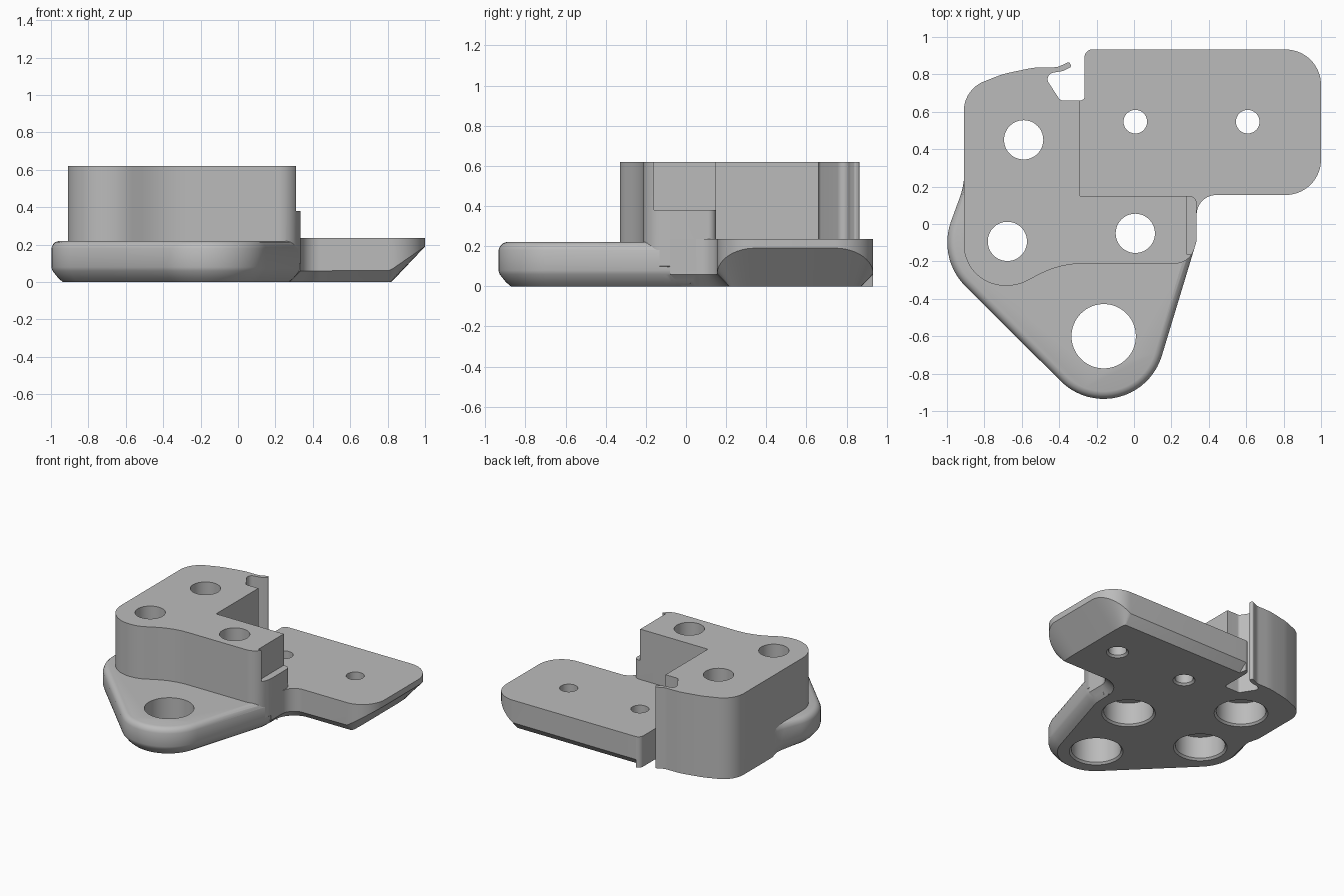
import bpy, bmesh, math
from mathutils import Vector

if "Cube" in bpy.data.objects:
    bpy.data.objects.remove(bpy.data.objects["Cube"], do_unlink=True)

grey = bpy.data.materials.new("plain grey")
grey.use_nodes = True
grey.diffuse_color = (0.5, 0.5, 0.5, 1)
grey.node_tree.nodes["Principled BSDF"].inputs["Base Color"].default_value = (0.5, 0.5, 0.5, 1)


def rounded(corners):
    """Closed counter-clockwise outline from (x, y, fillet radius) corners."""
    out = []
    for i, (x, y, r) in enumerate(corners):
        p = Vector((x, y))
        a = (Vector(corners[i - 1][:2]) - p).normalized()
        b = (Vector(corners[(i + 1) % len(corners)][:2]) - p).normalized()
        if r == 0:
            out.append(p)
            continue
        half = a.angle(b) / 2
        center = p + (a + b).normalized() * (r / math.sin(half))
        trim = r / math.tan(half)
        start, end = p + a * trim - center, p + b * trim - center
        sweep = start.angle(end)
        steps = max(2, math.ceil(sweep / math.radians(6)))
        for k in range(steps + 1):
            t = k / steps
            out.append(center + (start * math.sin((1 - t) * sweep)
                                 + end * math.sin(t * sweep)) / math.sin(sweep))
    return out


def circle(x, y, r, n=64):
    return [Vector((x + r * math.cos(math.tau * k / n), y + r * math.sin(math.tau * k / n)))
            for k in range(n)]


def loft(name, outline, rings):
    """Stack rings; each ring maps (point, outward normal) to (z, inset vector)."""
    normals = []
    for i, p in enumerate(outline):
        d1 = (p - outline[i - 1]).normalized()
        d2 = (outline[(i + 1) % len(outline)] - p).normalized()
        n1, n2 = Vector((d1.y, -d1.x)), Vector((d2.y, -d2.x))
        normals.append((n1 + n2) / max(0.3, 1 + n1.dot(n2)))
    bm = bmesh.new()
    loops = []
    for ring in rings:
        loop = []
        for p, n in zip(outline, normals):
            z, inset = ring(p, n)
            q = p - inset
            loop.append(bm.verts.new((q.x, q.y, z)))
        loops.append(loop)
    count = len(outline)
    for low, high in zip(loops, loops[1:]):
        for i in range(count):
            j = (i + 1) % count
            bm.faces.new((low[i], low[j], high[j], high[i]))
    bm.faces.new(loops[0][::-1])
    bm.faces.new(loops[-1])
    mesh = bpy.data.meshes.new(name)
    bm.to_mesh(mesh)
    bm.free()
    mesh.materials.append(grey)
    obj = bpy.data.objects.new(name, mesh)
    bpy.context.collection.objects.link(obj)
    return obj


def level(z, inset=0.0, weight=lambda p: 1.0):
    return lambda p, n: (z, n * inset * weight(p))


def combine(target, other, operation):
    mod = target.modifiers.new(operation, 'BOOLEAN')
    mod.operation, mod.solver, mod.object = operation, 'EXACT', other
    bpy.context.view_layer.objects.active = target
    bpy.ops.object.modifier_apply(modifier=mod.name)
    bpy.data.objects.remove(other, do_unlink=True)


# Tall block with the curved front and the thin hook at the back
block_outline = rounded([
    (-0.91, 0.26, 0), (-0.91, -0.33, 0.22), (-0.62, -0.33, 0.23), (-0.40, -0.212, 0.5),
    (0.298, -0.212, 0.11), (0.335, -0.09, 0.1), (0.335, 0.15, 0.04), (-0.29, 0.15, 0),
    (-0.29, 0.661, 0), (-0.395, 0.661, 0.025), (-0.485, 0.80, 0.035), (-0.38, 0.818, 0.05),
    (-0.335, 0.84, 0.011), (-0.345, 0.868, 0.012), (-0.41, 0.838, 0.08),
    (-0.53, 0.838, 0.4), (-0.70, 0.802, 0.3), (-0.91, 0.72, 0.17)])
front_only = lambda p: 1.0 if p.y < 0.25 else 0.0
body = loft("bracket_body", block_outline,
            [level(0, 0.09, front_only), level(0.1), level(0.62)])

# Step cut in the block's end
notch = loft("notch_cutter",
             [Vector(c) for c in ((0.282, -0.16), (0.6, -0.16), (0.6, 0.4), (0.282, 0.4))],
             [level(0.38), level(0.9)])
combine(body, notch, 'DIFFERENCE')

# Front lobe with chamfered bottom and softened top edge
lobe_outline = rounded([
    (-0.905, 0.40, 0), (-0.908, 0.206, 0.4), (-1.051, -0.184, 0.33), (-0.008, -1.222, 0.325),
    (0.335, -0.09, 0.3), (0.335, 0.05, 0), (-0.5, 0.4, 0)])
fade = lambda p: min(1.0, max(0.0, (0.28 - p.y) / 0.2))
lobe = loft("front_lobe", lobe_outline,
            [level(0, 0.062, fade), level(0.02, 0.038, fade), level(0.06, 0.006, fade),
             level(0.08), level(0.18), level(0.2, 0.008, fade), level(0.214, 0.022, fade),
             level(0.22, 0.04, fade)])
combine(body, lobe, 'UNION')

# Side plate with a long slope under its outer end
plate_outline = rounded([
    (0.335, -0.08, 0), (0.335, 0.155, 0.105), (1.0, 0.155, 0.19), (1.0, 0.933, 0.19),
    (-0.264, 0.933, 0.04), (-0.264, 0.661, 0.022), (-0.34, 0.661, 0), (-0.34, -0.08, 0)])


def slope(share):
    def ring(p, n):
        end = max(0.0, n.x) if p.x > 0.7 else 0.0
        edge = 0.0 if p.x < -0.23 else 1.0
        inset = n * 0.06 * edge + Vector((0.12 * end, 0))
        return (0.06 + 0.13 * end) * share, inset * (1 - share)
    return ring


plate = loft("side_plate", plate_outline, [slope(0), slope(1), level(0.235)])
combine(body, plate, 'UNION')

# Counterbored holes through the block
for x, y in ((-0.59, 0.45), (-0.677, -0.093), (0.007, -0.05)):
    combine(body, loft("hole_cutter", circle(x, y, 0.172),
                       [level(-0.014, -0.028), level(0.014), level(0.18),
                        level(0.18, 0.067), level(0.9, 0.067)]), 'DIFFERENCE')

# Plain holes in the lobe and the side plate
for x, y, r in ((-0.162, -0.6, 0.172), (0.007, 0.547, 0.063), (0.608, 0.547, 0.063)):
    combine(body, loft("hole_cutter", circle(x, y, r),
                       [level(-0.014, -0.028), level(0.014), level(0.9)]), 'DIFFERENCE')

# Smooth curved walls, crisp edges
bpy.ops.object.select_all(action='DESELECT')
body.select_set(True)
bpy.context.view_layer.objects.active = body
bpy.ops.object.shade_smooth_by_angle(angle=math.radians(28))
